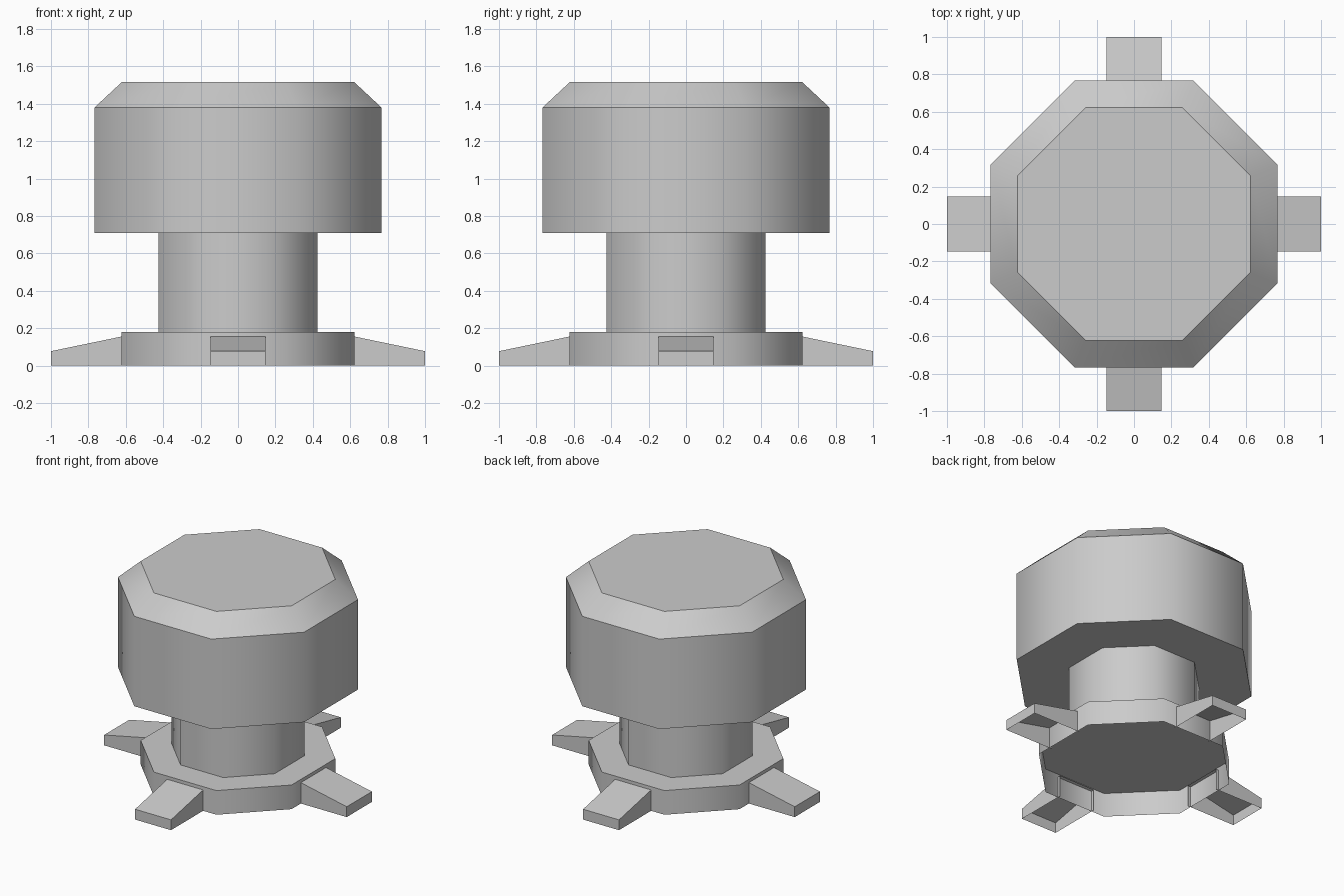
import bpy
import bmesh
from math import cos, sin, pi

cube = bpy.data.objects.get("Cube")
if cube:
    bpy.data.objects.remove(cube, do_unlink=True)

grey = bpy.data.materials.new("plain grey")
grey.use_nodes = True
colour = (0.6, 0.6, 0.6, 1)
grey.diffuse_color = colour
grey.node_tree.nodes["Principled BSDF"].inputs["Base Color"].default_value = colour


def finish(name, bm):
    mesh = bpy.data.meshes.new(name)
    bm.to_mesh(mesh)
    bm.free()
    mesh.materials.append(grey)
    obj = bpy.data.objects.new(name, mesh)
    bpy.context.collection.objects.link(obj)
    return obj


def octagon_part(name, profile, bottom_cap=True):
    """Stack octagons given as (half width across flats, height)."""
    bm = bmesh.new()
    rings = []
    for half_width, z in profile:
        r = half_width / cos(pi / 8)
        angles = [pi / 8 + i * pi / 4 for i in range(8)]
        rings.append([bm.verts.new((r * cos(a), r * sin(a), z)) for a in angles])
    for low, high in zip(rings, rings[1:]):
        for i in range(8):
            j = (i + 1) % 8
            bm.faces.new((low[i], low[j], high[j], high[i])).smooth = True
    bm.faces.new(rings[-1])
    if bottom_cap:
        bm.faces.new(rings[0][::-1])
    # Round shading about the axis, crisp rims
    for e in bm.edges:
        if abs(e.verts[0].co.z - e.verts[1].co.z) < 1e-4:
            e.smooth = False
    return finish(name, bm)


# Base is a shell open underneath; neck and head are solid
octagon_part("base_plate", [(0.622, 0), (0.622, 0.18)], bottom_cap=False)
octagon_part("neck", [(0.425, 0.18), (0.425, 0.71)])
octagon_part("head", [(0.767, 0.71), (0.767, 1.38), (0.622, 1.515)])


def foot(name, angle):
    """Sloping foot shell, open underneath and at the inner end."""
    bm = bmesh.new()

    def section(x, top):
        points = [(-0.148, 0), (-0.148, top), (0.148, top), (0.148, 0)]
        return [bm.verts.new((x, y, z)) for y, z in points]

    inner, outer = section(0.6, 0.16), section(1.0, 0.077)
    for i in range(3):
        bm.faces.new((inner[i], inner[i + 1], outer[i + 1], outer[i]))
    bm.faces.new(outer)
    bmesh.ops.recalc_face_normals(bm, faces=bm.faces)
    top = max(bm.faces, key=lambda f: f.calc_center_median().z)
    if top.normal.z < 0:
        bmesh.ops.reverse_faces(bm, faces=bm.faces)
    finish(name, bm).rotation_euler.z = angle


for i, side in enumerate(("left", "back", "right", "front")):
    foot(side + "_foot", i * pi / 2)
